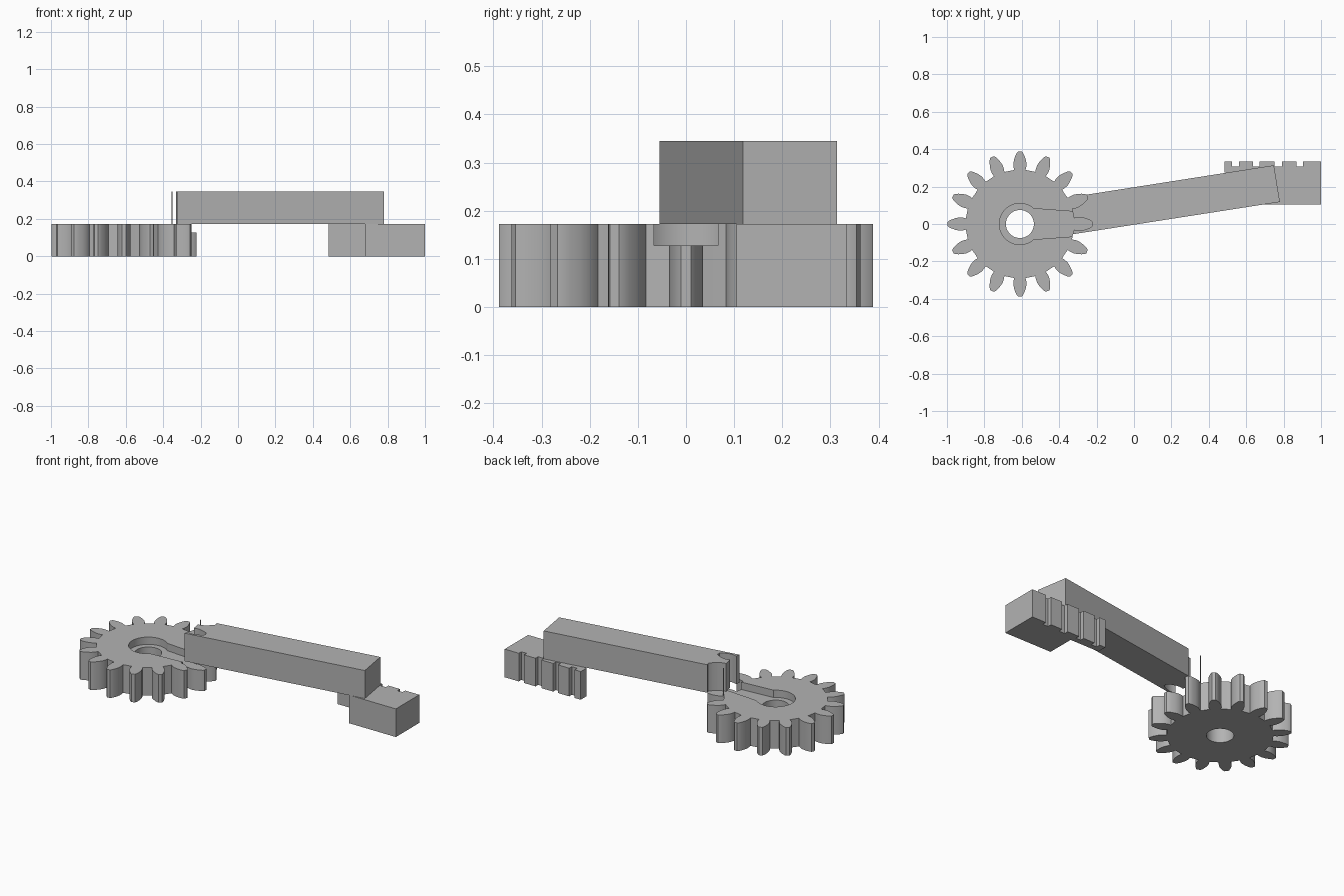
import bpy, bmesh
from math import cos, sin, pi, radians

if "Cube" in bpy.data.objects:
    bpy.data.objects.remove(bpy.data.objects["Cube"], do_unlink=True)

mat = bpy.data.materials.new("plain_grey")
mat.use_nodes = True
grey = (0.45, 0.45, 0.45, 1)
mat.diffuse_color = grey
mat.node_tree.nodes["Principled BSDF"].inputs["Base Color"].default_value = grey

CX = -0.61          # gear centre
LOW = 0.173         # height of gear and rack
HIGH = 0.345        # top of the bar


def prism(name, outline, z0, z1):
    """Extrude a closed outline between two heights."""
    bm = bmesh.new()
    face = bm.faces.new([bm.verts.new((x, y, z0)) for x, y in outline])
    top = bmesh.ops.extrude_face_region(bm, geom=[face])["geom"]
    bmesh.ops.translate(bm, vec=(0, 0, z1 - z0),
                        verts=[g for g in top if isinstance(g, bmesh.types.BMVert)])
    bmesh.ops.recalc_face_normals(bm, faces=bm.faces)
    me = bpy.data.meshes.new(name)
    bm.to_mesh(me)
    bm.free()
    me.materials.append(mat)
    ob = bpy.data.objects.new(name, me)
    bpy.context.collection.objects.link(ob)
    return ob


def circle(r, n=48):
    return [(CX + r * cos(2 * pi * i / n), r * sin(2 * pi * i / n)) for i in range(n)]


def cut(target, cutter):
    """Subtract a cutter, bake the result and discard the cutter."""
    cutter.hide_render = True
    mod = target.modifiers.new("cut", "BOOLEAN")
    mod.operation, mod.solver, mod.object = "DIFFERENCE", "EXACT", cutter
    dg = bpy.context.evaluated_depsgraph_get()
    mesh = bpy.data.meshes.new_from_object(target.evaluated_get(dg))
    target.modifiers.clear()
    target.data = mesh
    bpy.data.objects.remove(cutter, do_unlink=True)


def gear_outline(teeth=16, root=0.289):
    """Rounded teeth from (radius, half width) pairs, joined by root arcs."""
    flank = [(root, 0.030), (0.305, 0.034), (0.325, 0.035), (0.345, 0.031),
             (0.365, 0.024), (0.38, 0.017), (0.388, 0.010)]
    tooth = [(r, -w) for r, w in flank] + [(r, w) for r, w in reversed(flank)]
    pts = []
    for i in range(teeth):
        a = 2 * pi * i / teeth
        pts += [(CX + r * cos(a) - w * sin(a), r * sin(a) + w * cos(a)) for r, w in tooth]
        m = a + pi / teeth
        pts.append((CX + root * cos(m), root * sin(m)))
    return pts


# Gear with centre hole and a keyhole pocket running out through one tooth
gear = prism("gear", gear_outline(), 0, LOW)
cut(gear, prism("hole_cutter", circle(0.075), -0.1, 0.4))
cut(gear, prism("hub_cutter", circle(0.11), 0.128, 0.4))
arm = [(CX, -0.088), (-0.33, -0.067), (-0.2, -0.06),
       (-0.2, 0.06), (-0.33, 0.067), (CX, 0.088)]
cut(gear, prism("arm_cutter", arm, 0.128, 0.4))

# Slanted bar whose near end is notched by the gear teeth
bar = prism("bar", [(-0.45, -0.074), (0.78, 0.118), (0.748, 0.314), (-0.45, 0.126)], LOW, HIGH)
cut(bar, prism("tooth_cutter", gear_outline(), 0.1, 0.5))

# Toothed rack: solid block at the right, thin strip at the left
rack = [(0.68, 0.105), (1.0, 0.105), (1.0, 0.333)]
for right, left in [(0.904, 0.868), (0.79, 0.75), (0.67, 0.637), (0.561, 0.524)]:
    rack += [(right, 0.333), (right, 0.308), (left, 0.308), (left, 0.333)]
rack += [(0.483, 0.333), (0.483, 0.275), (0.68, 0.275)]
prism("rack", rack, 0, LOW)

# Smooth the curved walls, keep the hard edges
bpy.ops.object.select_all(action="DESELECT")
for ob in (gear, bar):
    ob.select_set(True)
bpy.context.view_layer.objects.active = gear
bpy.ops.object.shade_smooth_by_angle(angle=radians(30))
